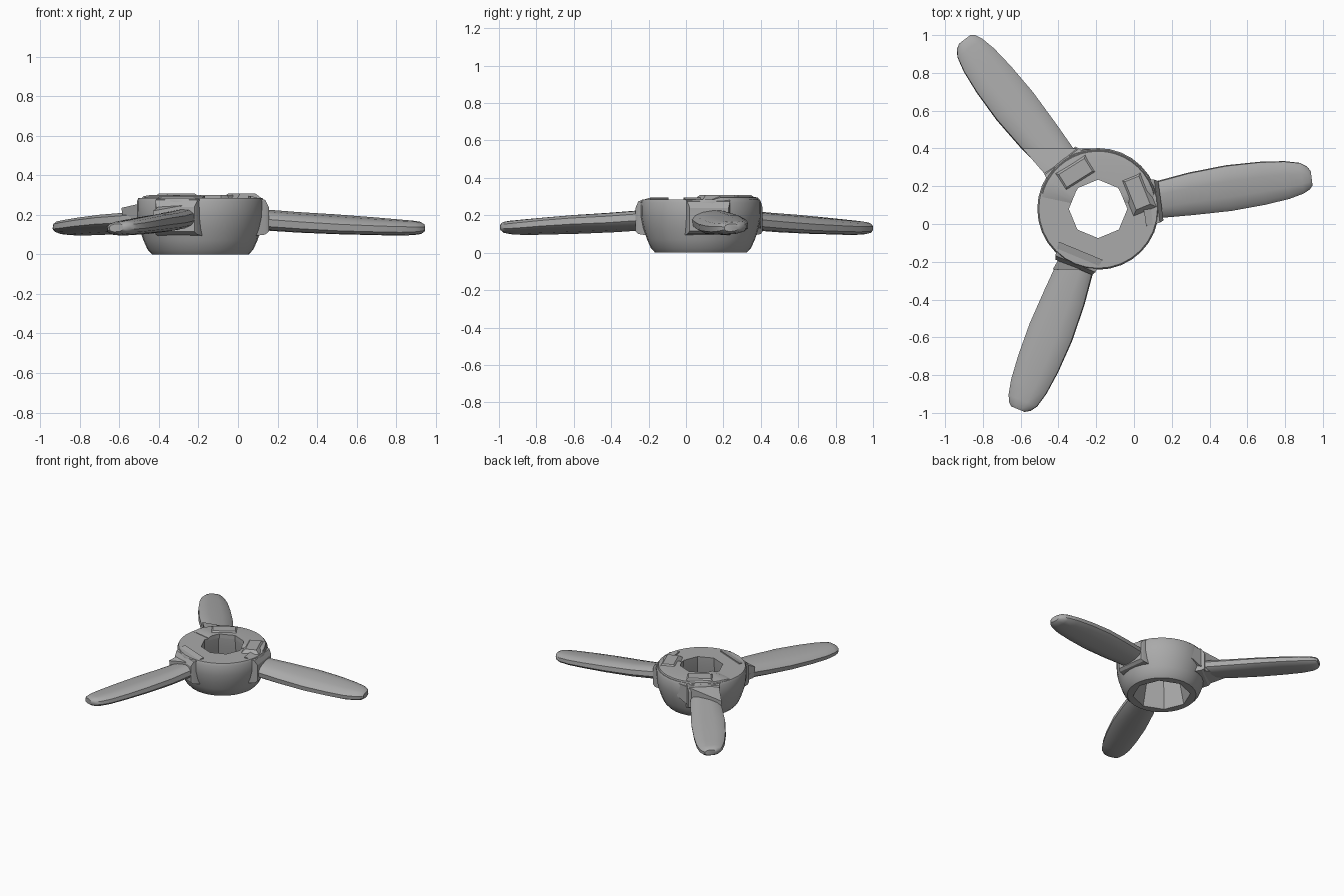
import bpy, bmesh
from math import sin, cos, pi, radians, copysign
from mathutils import Vector, Matrix

cube = bpy.data.objects.get("Cube")
if cube:
    bpy.data.objects.remove(cube, do_unlink=True)

CENTRE = Vector((-0.19, 0.08, 0))
BLADE_ANGLES = {"right_side_blade": 7.5, "back_blade": 127.5, "front_blade": 247.5}

metal = bpy.data.materials.new("grey_metal")
metal.use_nodes = True
GREY = (0.40, 0.40, 0.40, 1)
metal.diffuse_color = GREY
metal.node_tree.nodes["Principled BSDF"].inputs["Base Color"].default_value = GREY


def finish(name, bm, smooth=32):
    """Turn a bmesh into a shaded object."""
    bmesh.ops.recalc_face_normals(bm, faces=bm.faces[:])
    mesh = bpy.data.meshes.new(name)
    bm.to_mesh(mesh)
    bm.free()
    mesh.materials.append(metal)
    obj = bpy.data.objects.new(name, mesh)
    bpy.context.collection.objects.link(obj)
    bpy.ops.object.select_all(action="DESELECT")
    obj.select_set(True)
    bpy.context.view_layer.objects.active = obj
    bpy.ops.object.shade_smooth_by_angle(angle=radians(smooth))
    return obj


def bridge(bm, a, b):
    for i in range(len(a)):
        j = (i + 1) % len(a)
        bm.faces.new((a[i], a[j], b[j], b[i]))


def hull(name, points):
    """Faceted solid wrapped around a few points."""
    bm = bmesh.new()
    for p in points:
        bm.verts.new(p)
    res = bmesh.ops.convex_hull(bm, input=bm.verts[:])
    bmesh.ops.delete(bm, geom=[g for g in res["geom_interior"] if isinstance(g, bmesh.types.BMVert)],
                     context="VERTS")
    bmesh.ops.dissolve_limit(bm, angle_limit=radians(1), verts=bm.verts[:], edges=bm.edges[:])
    return finish(name, bm, 20)


def octagon(angle):
    """Radius factor that flattens a circle into eight sides."""
    return cos(pi / 8) / cos((angle % (pi / 4)) - pi / 8)


# Hub: rounded outer wall, flared eight-sided bore
OUTER = [(0.245, 0.0), (0.268, 0.025), (0.288, 0.07), (0.308, 0.13),
         (0.32, 0.19), (0.322, 0.268), (0.314, 0.285)]
BORE = [(0.155, 0.285), (0.16, 0.2), (0.205, 0.0)]
bm = bmesh.new()
SIDES = 32
rings = []
for k, (r, z) in enumerate(OUTER + BORE):
    ring = []
    for i in range(SIDES):
        a = 2 * pi * i / SIDES
        rr = r * octagon(a) if k >= len(OUTER) else r
        ring.append(bm.verts.new(CENTRE + Vector((rr * cos(a), rr * sin(a), z))))
    rings.append(ring)
for a, b in zip(rings, rings[1:] + rings[:1]):
    bridge(bm, a, b)
finish("hub", bm)

# Raised rim along the back of the hub
bm = bmesh.new()
sections = []
STEPS = 18
for i in range(STEPS + 1):
    a = radians(12 + 156 * i / STEPS)
    top = 0.289 if i in (0, STEPS) else 0.30
    ri = 0.155 * octagon(a)
    sections.append([bm.verts.new(CENTRE + Vector((r * cos(a), r * sin(a), z)))
                     for r, z in ((ri, 0.27), (0.315, 0.27), (0.305, top - 0.005),
                                  (0.27, top), (ri, top))])
for a, b in zip(sections, sections[1:]):
    bridge(bm, a, b)
bm.faces.new(sections[0])
bm.faces.new(sections[-1])
finish("raised_rim", bm, 20)

# Blades: lofted sections (distance, low edge, high edge, height, thickness, twist)
STATIONS = [
    (0.25, -0.09, 0.10, 0.178, 0.10, 9),
    (0.33, -0.092, 0.107, 0.174, 0.10, 9),
    (0.50, -0.10, 0.13, 0.162, 0.097, 8),
    (0.70, -0.105, 0.143, 0.152, 0.092, 8),
    (0.88, -0.096, 0.138, 0.143, 0.084, 7),
    (1.01, -0.082, 0.124, 0.136, 0.078, 6),
    (1.09, -0.063, 0.104, 0.134, 0.07, 5),
    (1.125, -0.045, 0.08, 0.134, 0.06, 5),
    (1.142, -0.025, 0.052, 0.134, 0.04, 5),
]
POINTS = 12


def make_blade(name, degrees):
    turn = Matrix.Rotation(radians(degrees), 3, "Z")
    bm = bmesh.new()
    loops = []
    for u, low, high, z, thick, twist in STATIONS:
        tilt = Matrix.Rotation(radians(twist), 3, "X")
        half, mid = (high - low) / 2, (high + low) / 2
        loop = []
        for i in range(POINTS):
            a = 2 * pi * (i + 0.5) / POINTS
            c, s = cos(a), sin(a)
            across = copysign(abs(c) ** 0.8, c) * half
            up = copysign(abs(s) ** 0.75, s) * thick / 2
            p = tilt @ Vector((0, across, up)) + Vector((u, mid, z))
            loop.append(bm.verts.new(CENTRE + turn @ p))
        loops.append(loop)
    for a, b in zip(loops, loops[1:]):
        bridge(bm, a, b)
    bm.faces.new(loops[0])
    bm.faces.new(loops[-1])
    finish(name, bm)

    # Socket where the blade enters the hub
    socket = []
    for u, w, low, high in ((0.24, 0.125, 0.09, 0.295), (0.315, 0.115, 0.1, 0.275),
                            (0.335, 0.105, 0.115, 0.24)):
        for v in (-w, w):
            socket += [CENTRE + turn @ Vector((u, v, z)) for z in (low, high)]
    hull(name + "_socket", socket)


for blade_name, angle in BLADE_ANGLES.items():
    make_blade(blade_name, angle)

# Sloping web between the back of the hub and its blade
hull("back_web", [
    (-0.20, 0.398, 0.275), (-0.20, 0.398, 0.17), (-0.33, 0.40, 0.25), (-0.33, 0.40, 0.11),
    (-0.59, 0.40, 0.235), (-0.58, 0.40, 0.165), (-0.46, 0.25, 0.265), (-0.45, 0.25, 0.10),
    (-0.35, 0.25, 0.285), (-0.36, 0.28, 0.10)])

# Small web beside the front blade
hull("front_web", [
    (-0.43, -0.24, 0.22), (-0.42, -0.24, 0.13), (-0.21, -0.24, 0.26), (-0.21, -0.24, 0.12),
    (-0.39, -0.17, 0.25), (-0.38, -0.17, 0.11), (-0.25, -0.18, 0.27)])

# Low pads on the rim beside two of the blades
for pad_name, degrees in (("right_side_pad", 22), ("back_pad", 122)):
    turn = Matrix.Rotation(radians(degrees), 3, "Z")
    hull(pad_name, [CENTRE + turn @ Vector((u, v, z))
                    for z, grow in ((0.285, 0.025), (0.309, 0))
                    for u in (0.185 - grow, 0.265 + grow)
                    for v in (-0.08 - grow, 0.08 + grow)])
